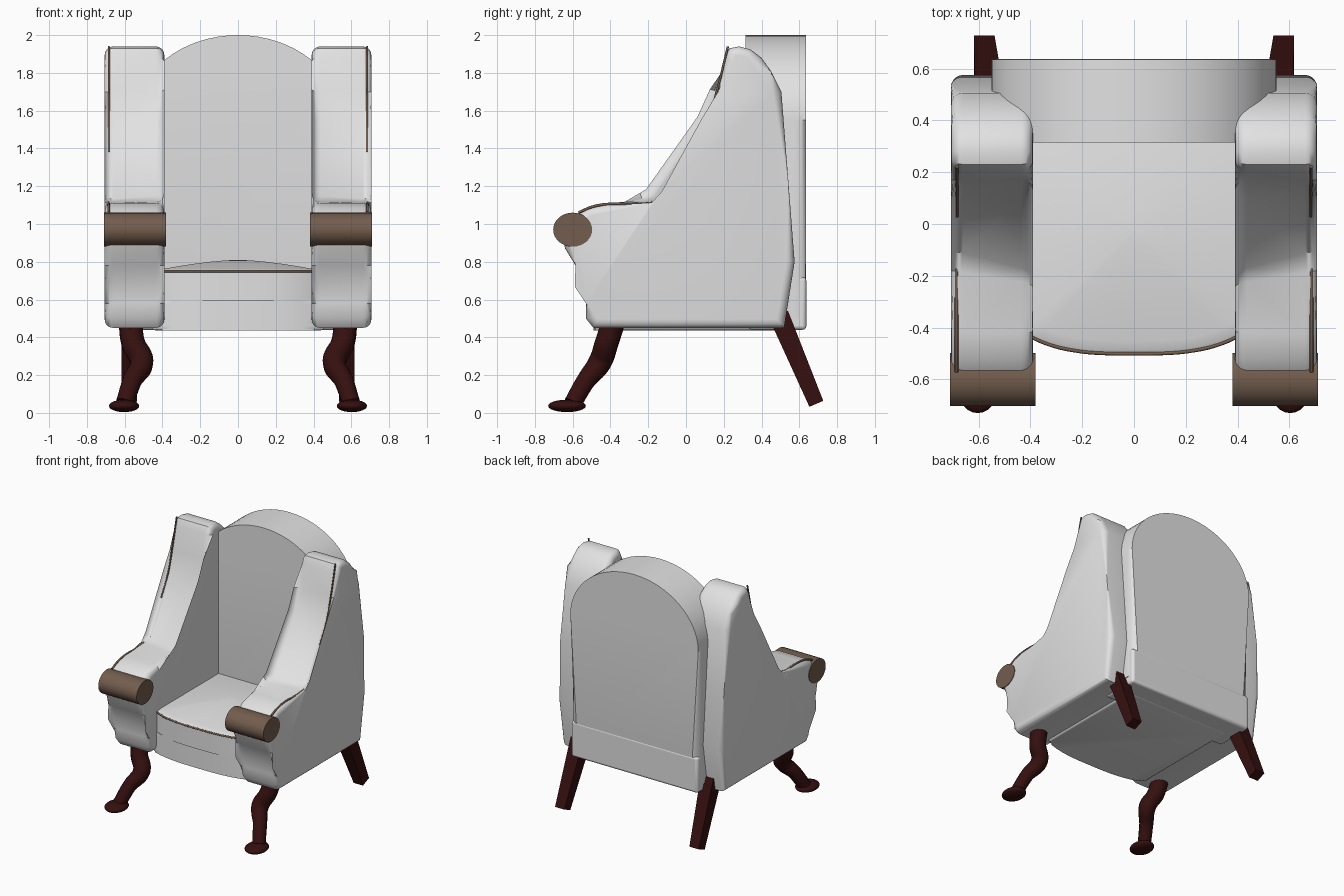
import bpy, bmesh, math
from mathutils import Vector

if "Cube" in bpy.data.objects:
    bpy.data.objects.remove(bpy.data.objects["Cube"], do_unlink=True)


def material(name, rgb):
    m = bpy.data.materials.new(name)
    m.use_nodes = True
    m.diffuse_color = (*rgb, 1)
    bsdf = next(n for n in m.node_tree.nodes if n.type == 'BSDF_PRINCIPLED')
    bsdf.inputs["Base Color"].default_value = (*rgb, 1)
    return m


FABRIC = material("pale grey fabric", (0.76, 0.76, 0.76))
TRIM = material("brown trim", (0.17, 0.11, 0.075))
WOOD = material("dark red wood", (0.036, 0.005, 0.005))


def finish(name, bm, mat, angle=35):
    bmesh.ops.recalc_face_normals(bm, faces=bm.faces)
    mesh = bpy.data.meshes.new(name)
    bm.to_mesh(mesh)
    bm.free()
    mesh.materials.append(mat)
    mesh.shade_smooth()
    mesh.set_sharp_from_angle(angle=math.radians(angle))
    obj = bpy.data.objects.new(name, mesh)
    bpy.context.collection.objects.link(obj)
    return obj


def loft(name, rings, mat, round_off=0.0, angle=35):
    """Bridge closed rings of points, cap both ends and round the cap edges."""
    bm = bmesh.new()
    loops = [[bm.verts.new(p) for p in ring] for ring in rings]
    n = len(loops[0])
    for a, b in zip(loops, loops[1:]):
        for i in range(n):
            j = (i + 1) % n
            bm.faces.new((a[i], a[j], b[j], b[i]))
    caps = [bm.faces.new(loops[0]), bm.faces.new(loops[-1])]
    if round_off:
        edges = list({e for f in caps for e in f.edges})
        bmesh.ops.bevel(bm, geom=edges, offset=round_off, segments=5, profile=0.5,
                        affect='EDGES', clamp_overlap=False)
    return finish(name, bm, mat, angle)


def tube(name, points, depth, mat, radii=None):
    """Smooth round tube through a few points."""
    curve = bpy.data.curves.new(name, 'CURVE')
    curve.dimensions = '3D'
    curve.bevel_depth = depth
    curve.bevel_resolution = 4
    curve.use_fill_caps = True
    spline = curve.splines.new('BEZIER')
    spline.bezier_points.add(len(points) - 1)
    for k, (bp, p) in enumerate(zip(spline.bezier_points, points)):
        bp.co = p
        bp.handle_left_type = bp.handle_right_type = 'AUTO'
        bp.radius = radii[k] if radii else 1
    curve.materials.append(mat)
    obj = bpy.data.objects.new(name, curve)
    bpy.context.collection.objects.link(obj)
    return obj


def box(name, lo, hi, mat, bevel):
    ring = lambda z: [(lo[0], lo[1], z), (hi[0], lo[1], z), (hi[0], hi[1], z), (lo[0], hi[1], z)]
    obj = loft(name, [ring(lo[2]), ring(hi[2])], mat)
    mod = obj.modifiers.new("soft edges", 'BEVEL')
    mod.width, mod.segments = bevel, 4
    return obj


def bowed_plan(w, back, front, bow, steps=16):
    """Flat outline with straight sides and a bowed front edge."""
    arc = []
    for i in range(steps + 1):
        u = -1 + 2 * i / steps
        arc.append((u * w, front + bow * abs(u) ** 3))
    return arc + [(w, back), (-w, back)]


# Seat base with bowed front
plan = bowed_plan(0.46, 0.5, -0.49, 0.07)
loft("seat_base", [[(x, y, z) for x, y in plan] for z in (0.437, 0.6)], FABRIC, 0.025)

# Cushion with a domed top
plan = bowed_plan(0.43, 0.36, -0.5, 0.08)
centre = Vector((0, -0.03))
rings = [[(x, y, z) for x, y in plan] for z in (0.592, 0.75)]
for s in (0.97, 0.9, 0.75, 0.55, 0.35, 0.15, 0.02):
    pts = [centre.lerp(Vector(p), s) for p in plan]
    rings.append([(p.x, p.y, 0.755 + 0.055 * (1 - s ** 1.6)) for p in pts])
loft("seat_cushion", rings, FABRIC)
tube("cushion_piping", [(x, y - 0.001, 0.75) for x, y in plan[:17:2]], 0.007, TRIM)

# Arched back and its lower panel
arch = [(0.55 * math.cos(math.pi * i / 32), 1.55 + 0.45 * math.sin(math.pi * i / 32))
        for i in range(33)]
arch += [(-0.55, 0.5), (0.55, 0.5)]
loft("back_rest", [[(x, y, z) for x, z in arch] for y in (0.315, 0.635)], FABRIC, 0.06)
box("lower_back", (-0.545, 0.33, 0.44), (0.545, 0.637, 0.72), FABRIC, 0.02)

# Arm and wing outline as (y, z); the inner face reaches further forward at the bend
OUTER = [(-0.49, 0.45), (0.52, 0.45), (0.575, 0.8), (0.54, 1.25), (0.505, 1.7),
         (0.45, 1.81), (0.4, 1.88), (0.34, 1.925), (0.28, 1.94), (0.23, 1.93),
         (0.205, 1.88), (0.17, 1.7), (0.125, 1.54), (-0.1, 1.13), (-0.18, 1.115),
         (-0.42, 1.11), (-0.52, 1.085), (-0.6, 1.03), (-0.66, 0.95), (-0.64, 0.87),
         (-0.585, 0.78), (-0.545, 0.68), (-0.53, 0.58), (-0.53, 0.5)]
INNER = list(OUTER)
INNER[12:15] = [(0.1, 1.545), (-0.18, 1.15), (-0.23, 1.12)]

for side, s in (("left", 1), ("right", -1)):
    loft(side + "_arm_and_wing",
         [[(s * 0.39, y, z) for y, z in INNER], [(s * 0.706, y, z) for y, z in OUTER]],
         FABRIC, 0.045, 40)

    # Rolled arm front
    circle = [2 * math.pi * i / 32 for i in range(32)]
    loft(side + "_arm_roll",
         [[(s * x, -0.6 + 0.103 * math.cos(a), 0.97 + 0.09 * math.sin(a)) for a in circle]
          for x in (0.38, 0.71)], TRIM)

    # Piping on arm and wing
    tube(side + "_arm_piping", [(s * 0.685, y, z) for y, z in (
        (-0.57, 1.06), (-0.5, 1.09), (-0.42, 1.105), (-0.25, 1.105), (-0.11, 1.12))],
        0.007, TRIM)
    tube(side + "_wing_piping", [(s * 0.683, y, z) for y, z in (
        (0.03, 1.38), (0.115, 1.54), (0.165, 1.71), (0.222, 1.94))], 0.006, TRIM)

    # Curved front leg with a pad foot
    tube(side + "_front_leg",
         [(s * 0.57, -0.385, 0.48), (s * 0.555, -0.42, 0.37), (s * 0.51, -0.455, 0.27),
          (s * 0.56, -0.53, 0.17), (s * 0.6, -0.6, 0.05)],
         0.06, WOOD, (1.05, 1.05, 1.05, 0.85, 0.8))
    bm = bmesh.new()
    bmesh.ops.create_uvsphere(bm, u_segments=24, v_segments=12, radius=1)
    bmesh.ops.scale(bm, vec=(0.08, 0.1, 0.033), verts=bm.verts)
    bmesh.ops.translate(bm, vec=(s * 0.603, -0.63, 0.037), verts=bm.verts)
    finish(side + "_front_foot", bm, WOOD, 60)

    # Splayed, tapered rear leg
    top, end = Vector((s * 0.56, 0.49, 0.52)), Vector((s * 0.578, 0.69, 0.048))
    across = Vector((0, 0.92, 0.39))
    rings = []
    for c, h in ((top, 0.054), (end, 0.04)):
        rings.append([c + Vector((i * h, 0, 0)) + across * j * h
                      for i, j in ((-1, -1), (1, -1), (1, 1), (-1, 1))])
    loft(side + "_rear_leg", rings, WOOD)
